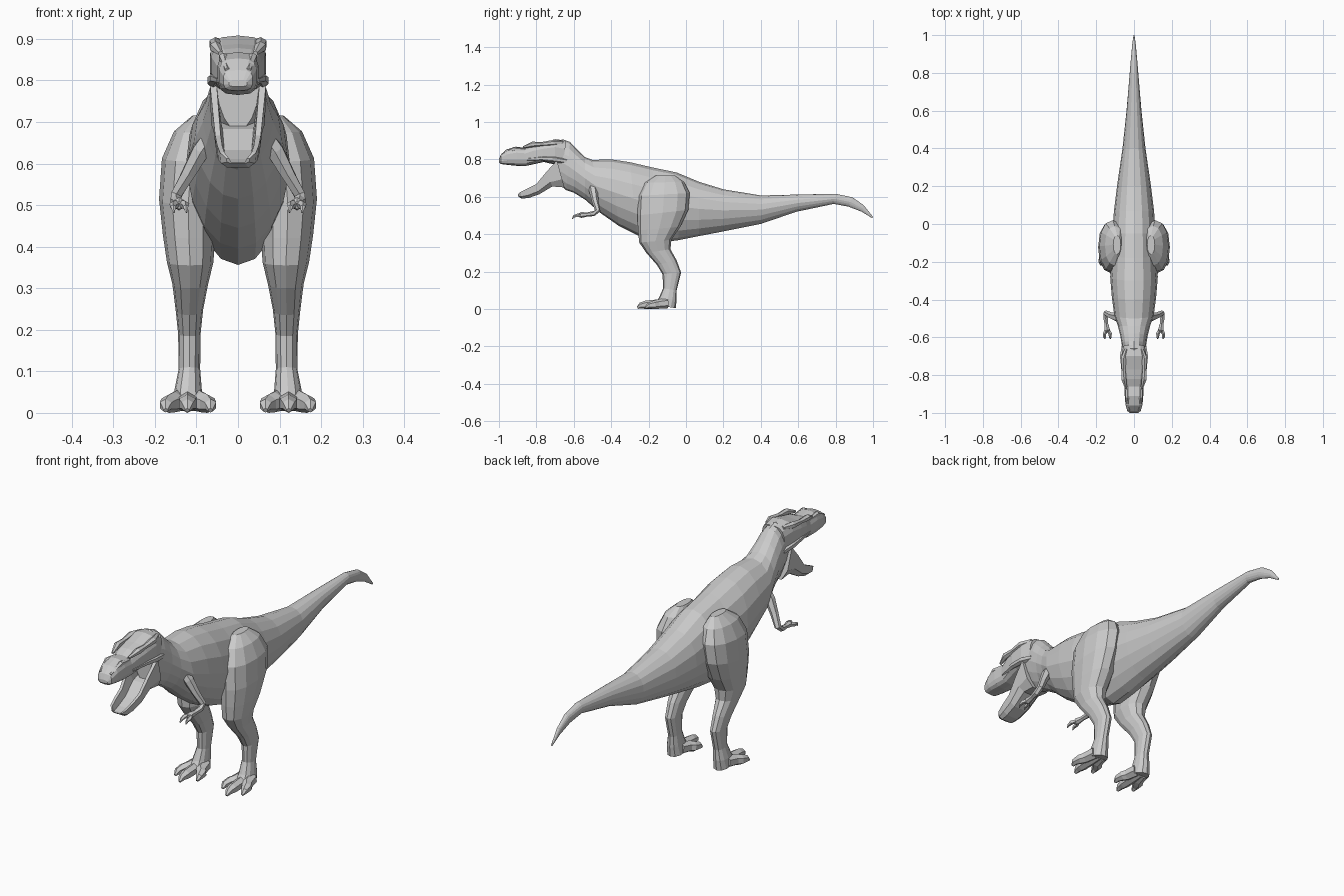
import bpy, bmesh, math
from mathutils import Vector


def oval(n, power=1.0, taper=0.0):
    """Closed unit section; power < 1 makes it boxier, taper narrows the lower half."""
    pts = []
    for i in range(n):
        a = 2 * math.pi * i / n
        s, c = math.sin(a), math.cos(a)
        s = math.copysign(abs(s) ** power, s)
        c = math.copysign(abs(c) ** power, c)
        pts.append((s * (1 - taper * max(0, -c)), c))
    return pts


def skin(name, rings, mirror=False, floor=False):
    """Join rings of points into a capped flat-shaded mesh."""
    bm = bmesh.new()
    loops = []
    for ring in rings:
        loops.append([bm.verts.new((p.x, p.y, max(p.z, 0) if floor else p.z)) for p in ring])
    n = len(loops[0])
    for a, b in zip(loops, loops[1:]):
        for i in range(n):
            j = (i + 1) % n
            bm.faces.new((a[i], a[j], b[j], b[i]))
    bm.faces.new(loops[0])
    bm.faces.new(loops[-1])
    bmesh.ops.recalc_face_normals(bm, faces=bm.faces)
    mesh = bpy.data.meshes.new(name)
    bm.to_mesh(mesh)
    bm.free()
    ob = bpy.data.objects.new(name, mesh)
    bpy.context.collection.objects.link(ob)
    if mirror:
        ob.modifiers.new("mirror", 'MIRROR').use_mirror_merge = False
    return ob


def loft(name, stations, section, **kw):
    """Station: first edge point (y, z), opposite edge point (y, z), half width, centre x."""
    rings = []
    for st in stations:
        yt, zt, yb, zb, w = st[:5]
        xc = st[5] if len(st) > 5 else 0
        mid = Vector((xc, (yt + yb) / 2, (zt + zb) / 2))
        half = Vector((0, (yt - yb) / 2, (zt - zb) / 2))
        rings.append([mid + Vector((s * w, 0, 0)) + half * c for s, c in section])
    return skin(name, rings, **kw)


def tube(name, path, sides=6, **kw):
    """Tapered limb along points (x, y, z, radius)."""
    pts = [Vector(p[:3]) for p in path]
    rings = []
    for i, p in enumerate(path):
        t = (pts[min(i + 1, len(pts) - 1)] - pts[max(i - 1, 0)]).normalized()
        u = Vector((1, 0, 0))
        u = (u - t * u.dot(t)).normalized()
        v = t.cross(u)
        rings.append([pts[i] + (u * s + v * c) * p[3] for s, c in oval(sides)])
    return skin(name, rings, **kw)


# Tail, torso and neck in one skin
loft("body", [
    (1.0, .492, .995, .486, .003), (.95, .555, .94, .52, .010), (.89, .597, .87, .547, .016),
    (.80, .616, .79, .562, .023), (.60, .612, .59, .52, .04), (.40, .607, .40, .455, .061),
    (.20, .64, .20, .415, .09), (.07, .68, .07, .39, .106), (-.05, .73, -.04, .368, .115),
    (-.18, .757, -.14, .356, .118), (-.30, .785, -.26, .395, .126), (-.40, .80, -.36, .445, .118),
    (-.50, .797, -.46, .515, .105), (-.54, .812, -.54, .585, .085), (-.58, .85, -.60, .622, .073),
    (-.62, .893, -.64, .635, .066), (-.66, .908, -.67, .66, .06), (-.70, .89, -.70, .68, .052),
], oval(16, 0.95, 0.15))

# Skull and upper jaw
loft("skull", [
    (-.64, .90, -.66, .76, .058), (-.70, .908, -.70, .772, .068), (-.77, .888, -.76, .786, .066),
    (-.82, .878, -.81, .775, .058), (-.86, .862, -.85, .766, .05), (-.91, .868, -.90, .765, .05),
    (-.96, .853, -.95, .77, .046), (-.99, .825, -.99, .775, .036), (-1.0, .80, -1.0, .785, .022),
], oval(14, 0.65))

# Brow ridges, nose ridges and cheek bones
tube("brow_ridge", [(.04, -.66, .89, .010), (.055, -.71, .888, .016), (.055, -.77, .882, .011),
                    (.054, -.82, .88, .015), (.042, -.87, .865, .006)], mirror=True)
tube("nose_ridge", [(.036, -.86, .85, .008), (.035, -.92, .855, .012),
                    (.026, -.985, .825, .006)], mirror=True)
tube("cheek_bone", [(.052, -.64, .79, .014), (.06, -.70, .80, .016), (.056, -.77, .805, .013),
                    (.045, -.85, .80, .008)], mirror=True)

# Lower jaw as an open trough
trough = [(-1, 1), (-.95, -.4), (-.6, -1), (.6, -1), (.95, -.4), (1, 1),
          (.76, 1), (.6, -.3), (-.6, -.3), (-.76, 1)]
loft("lower_jaw", [
    (-.69, .795, -.65, .65, .068), (-.745, .735, -.715, .655, .062), (-.80, .668, -.785, .613, .055),
    (-.85, .643, -.84, .594, .05), (-.885, .626, -.878, .59, .043), (-.90, .612, -.895, .60, .028),
], trough)

# Hind legs from hip to heel
loft("hind_leg", [
    (-.16, .715, -.06, .715, .02, .09), (-.22, .675, -.01, .68, .052, .102),
    (-.255, .605, .02, .62, .071, .112), (-.26, .50, .012, .53, .070, .120),
    (-.257, .42, -.03, .44, .063, .118), (-.25, .355, -.078, .37, .056, .115),
    (-.212, .30, -.083, .32, .043, .115), (-.155, .235, -.05, .26, .033, .117),
    (-.125, .185, -.026, .195, .027, .117), (-.123, .11, -.05, .10, .026, .117),
    (-.145, .06, -.05, .05, .033, .12), (-.17, .025, -.055, .004, .038, .12),
], oval(12, 0.9), mirror=True)

# Three toes on each foot
for name, x, y in (("inner_toe", .066, -.205), ("middle_toe", .122, -.255), ("outer_toe", .174, -.212)):
    bx = .12 + (x - .12) * .35
    mx = .12 + (x - .12) * .85
    tube(name, [(bx, -.10, .032, .028), ((bx + mx) / 2, -.15, .026, .025),
                (mx, y + .04, .022, .023), (x, y + .012, .018, .016), (x, y - .005, .006, .006)],
         mirror=True, floor=True)

# Small forelimbs with two claws
tube("forelimb", [(.065, -.50, .665, .022), (.09, -.495, .63, .023), (.12, -.485, .575, .018),
                  (.148, -.472, .525, .015), (.15, -.495, .51, .014), (.146, -.53, .505, .011),
                  (.142, -.56, .503, .016), (.142, -.572, .50, .010)], mirror=True)
for name, x in (("inner_claw", .126), ("outer_claw", .156)):
    tube(name, [(.142, -.555, .503, .010), (x, -.58, .50, .010),
                (x, -.60, .495, .007), (x - .002, -.608, .482, .002)], sides=5, mirror=True)
